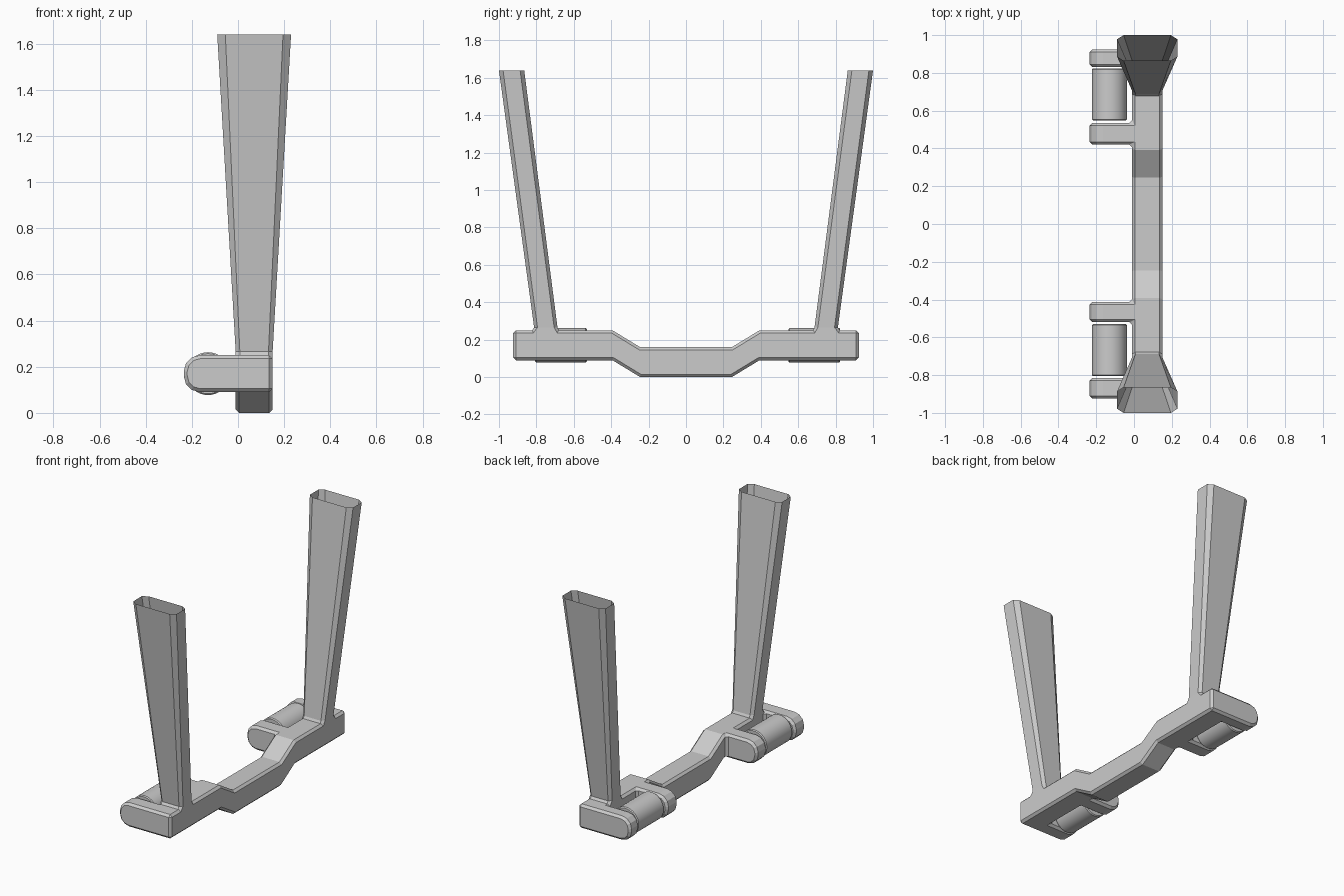
import bpy, bmesh
from math import pi

if "Cube" in bpy.data.objects:
    bpy.data.objects.remove(bpy.data.objects["Cube"])

X0, X1 = -0.01, 0.15      # beam side faces


def add_object(name, bm):
    bmesh.ops.recalc_face_normals(bm, faces=bm.faces[:])
    me = bpy.data.meshes.new(name)
    bm.to_mesh(me)
    bm.free()
    ob = bpy.data.objects.new(name, me)
    bpy.context.collection.objects.link(ob)
    return ob


def loft(bm, rings, caps=False):
    """Skin consecutive rings; returns the quads of every span."""
    vs = [[bm.verts.new(p) for p in r] for r in rings]
    n = len(vs[0])
    spans = [[bm.faces.new((a[i], a[(i + 1) % n], b[(i + 1) % n], b[i]))
              for i in range(n)] for a, b in zip(vs, vs[1:])]
    if caps:
        bm.faces.new(vs[0][::-1])
        bm.faces.new(vs[-1])
    return spans


# Dropped beam with four bracket arms grown from its side
bm = bmesh.new()
stations = [-0.925, -0.815, -0.52, -0.412, -0.393, -0.245,
            0.245, 0.393, 0.42, 0.535, 0.83, 0.925]
rings = []
for y in stations:
    lo = 0.0 if abs(y) < 0.3 else 0.09
    hi = lo + 0.16
    rings.append([(X1, y, lo), (X1, y, hi), (X0, y, hi), (X0, y, lo)])
spans = loft(bm, rings, caps=True)
bmesh.ops.recalc_face_normals(bm, faces=bm.faces[:])
tip_edges = []
for i in (0, 2, 8, 10):
    face = bmesh.ops.extrude_discrete_faces(bm, faces=[spans[i][2]])["faces"][0]
    for v in face.verts:
        v.co.x = -0.235
    tip_edges += [e for e in face.edges
                  if abs(e.verts[0].co.y - e.verts[1].co.y) > 0.01]
bmesh.ops.bevel(bm, geom=tip_edges, offset=0.07, segments=3, profile=0.5,
                affect='EDGES')
bmesh.ops.dissolve_limit(bm, angle_limit=0.02, verts=bm.verts[:], edges=bm.edges[:])
frame = add_object("lower_frame", bm)
bev = frame.modifiers.new("chamfer", 'BEVEL')
bev.width = 0.018
bev.segments = 1
bev.limit_method = 'ANGLE'
bev.angle_limit = 0.75


def chamfered_ring(x0, x1, y0, y1, z, cx, cy):
    return [(x0 + cx, y0, z), (x1 - cx, y0, z), (x1, y0 + cy, z), (x1, y1 - cy, z),
            (x1 - cx, y1, z), (x0 + cx, y1, z), (x0, y1 - cy, z), (x0, y0 + cy, z)]


for side, s in (("front", -1), ("back", 1)):
    # Hollow, open-topped leaning post with a flared foot
    bm = bmesh.new()
    rings = [chamfered_ring(X0, X1, 0.668, 0.838, 0.232, 0.018, 0.018),
             chamfered_ring(X0, X1, 0.687, 0.812, 0.265, 0.018, 0.018),
             chamfered_ring(-0.09, 0.23, 0.865, 1.0, 1.64, 0.035, 0.022)]
    loft(bm, [[(x, s * y, z) for x, y, z in r] for r in rings])
    add_object(side + "_post", bm)

    # Roller held between each pair of arms
    yc = 0.686 if s > 0 else -0.668
    bpy.ops.mesh.primitive_cylinder_add(vertices=32, radius=0.093, depth=0.276,
                                        location=(-0.13, yc, 0.17),
                                        rotation=(pi / 2, 0, 0))
    roller = bpy.context.object
    roller.name = side + "_roller"
    b = roller.modifiers.new("rim", 'BEVEL')
    b.width = 0.006
    b.segments = 1
    b.limit_method = 'ANGLE'
    bpy.ops.object.shade_smooth_by_angle()
